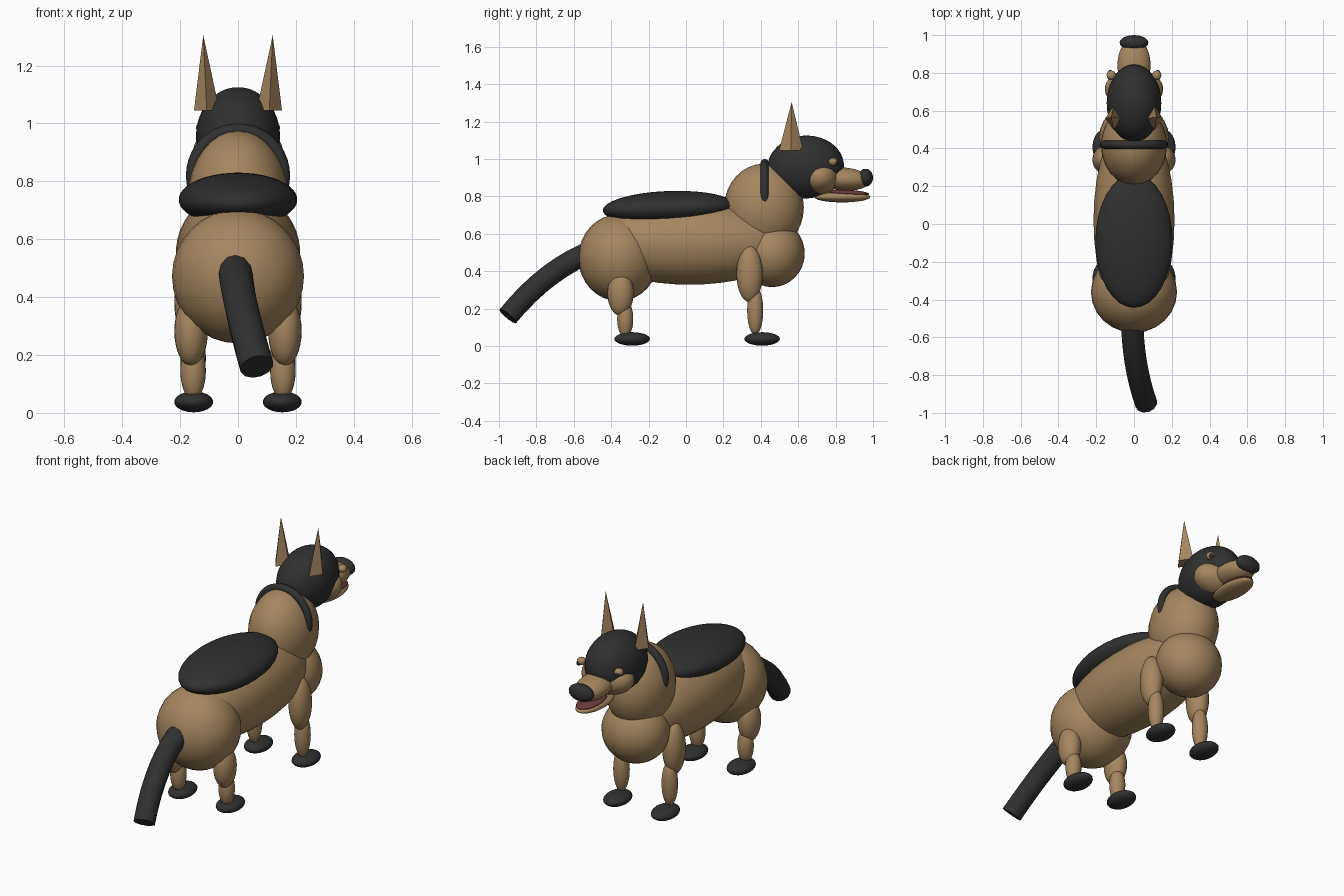
import bpy
import bmesh
from math import radians, pi
from mathutils import Matrix, Vector

cube = bpy.data.objects.get("Cube")
if cube:
    bpy.data.objects.remove(cube, do_unlink=True)


def material(name, rgb):
    m = bpy.data.materials.new(name)
    m.use_nodes = True
    m.diffuse_color = (*rgb, 1)
    m.node_tree.nodes["Principled BSDF"].inputs["Base Color"].default_value = (*rgb, 1)
    return m


TAN = material("tan fur", (0.37, 0.24, 0.115))
BLACK = material("black fur", (0.03, 0.03, 0.03))
RED = material("dark red mouth", (0.15, 0.045, 0.05))


def add(name, bm, mat, smooth=True):
    bmesh.ops.recalc_face_normals(bm, faces=bm.faces)
    me = bpy.data.meshes.new(name)
    for f in bm.faces:
        f.smooth = smooth
    bm.to_mesh(me)
    bm.free()
    me.materials.append(mat)
    ob = bpy.data.objects.new(name, me)
    bpy.context.collection.objects.link(ob)
    return ob


def ball(name, centre, radii, mat, tilt=0, segs=24):
    """Ellipsoid, optionally tilted about the x axis."""
    bm = bmesh.new()
    m = (Matrix.Translation(centre) @ Matrix.Rotation(radians(tilt), 4, 'X')
         @ Matrix.Diagonal((*radii, 1)))
    bmesh.ops.create_uvsphere(bm, u_segments=segs, v_segments=segs * 2 // 3,
                              radius=1, matrix=m)
    return add(name, bm, mat)


def pair(name, centre, radii, mat, tilt=0, segs=24):
    for side, s in (("left", 1), ("right", -1)):
        x, y, z = centre
        ball(f"{side}_{name}", (s * x, y, z), radii, mat, tilt, segs)


# Trunk
ball("body", (0, 0.02, 0.55), (0.215, 0.56, 0.222), TAN, 0, 32)
ball("haunch", (0, -0.36, 0.472), (0.228, 0.216, 0.232), TAN)
ball("chest", (0, 0.46, 0.495), (0.185, 0.175, 0.18), TAN)
ball("neck", (0, 0.417, 0.74), (0.175, 0.213, 0.235), TAN)
ball("saddle_patch", (0, -0.09, 0.737), (0.205, 0.355, 0.092), BLACK, 2, 32)

# Head
ball("skull", (0, 0.64, 0.957), (0.145, 0.205, 0.168), BLACK, 4, 32)
ball("cheeks", (0, 0.715, 0.905), (0.155, 0.105, 0.095), TAN)
ball("muzzle", (0, 0.84, 0.893), (0.088, 0.145, 0.062), TAN, -4)
ball("nose", (0, 0.96, 0.9), (0.076, 0.04, 0.048), BLACK)
ball("lower_jaw", (0, 0.835, 0.797), (0.07, 0.15, 0.029), TAN)
ball("tongue", (0, 0.865, 0.819), (0.06, 0.115, 0.016), RED, -3)
pair("eyelid", (0.12, 0.787, 0.985), (0.025, 0.025, 0.022), TAN, 0, 16)
pair("eye", (0.126, 0.8, 0.978), (0.014, 0.016, 0.014), BLACK, 0, 12)

# Legs: the same three parts front and back
for end, y, knee, top, shin, height in (("front", 0.34, 0.37, 0.385, 0.19, 0.15),
                                        ("hind", -0.35, -0.325, 0.282, 0.145, 0.12)):
    pair(f"{end}_upper_leg", (0.162, y, top), (0.058, 0.07, height), TAN)
    pair(f"{end}_lower_leg", (0.155, knee, shin), (0.044, 0.043, height - 0.02), TAN)
    pair(f"{end}_paw", (0.153, knee + 0.037, 0.038), (0.067, 0.095, 0.036), BLACK)

# Ears: slender pyramids
for side, s in (("left", 1), ("right", -1)):
    bm = bmesh.new()
    base = [bm.verts.new((s * x, y, 1.045)) for x, y in
            ((0.152, 0.56), (0.108, 0.627), (0.064, 0.56), (0.108, 0.497))]
    tip = bm.verts.new((s * 0.12, 0.565, 1.305))
    bm.faces.new(base)
    for i in range(4):
        bm.faces.new((base[i], base[(i + 1) % 4], tip))
    add(f"{side}_ear", bm, TAN, smooth=False)

# Collar: ring whose lower half sinks into the neck
bpy.ops.mesh.primitive_torus_add(major_radius=0.158, minor_radius=0.022,
                                 major_segments=40, minor_segments=12,
                                 location=(0, 0.42, 0.82), rotation=(pi / 2, 0, 0))
collar = bpy.context.object
collar.name = "collar"
collar.data.materials.append(BLACK)
bpy.ops.object.shade_smooth()

# Tail: tube swept along a drooping arc, with flat ends
p0, p1, p2 = Vector((-0.01, -0.48, 0.515)), Vector((-0.01, -0.74, 0.42)), Vector((0.065, -0.952, 0.16))
bm = bmesh.new()
rings = []
STEPS, SIDES = 8, 12
for i in range(STEPS + 1):
    t = i / STEPS
    at = p0.lerp(p1, t).lerp(p1.lerp(p2, t), t)
    along = (p1 - p0).lerp(p2 - p1, t)
    turn = along.to_track_quat('Z', 'X')
    rings.append([bm.verts.new(at + turn @ (Matrix.Rotation(2 * pi * k / SIDES, 3, 'Z')
                                            @ Vector((0.059, 0, 0))))
                  for k in range(SIDES)])
for a, b in zip(rings, rings[1:]):
    for k in range(SIDES):
        n = (k + 1) % SIDES
        bm.faces.new((a[k], a[n], b[n], b[k]))
bm.faces.new(rings[0])
bm.faces.new(rings[-1])
tail = add("tail", bm, BLACK)
bpy.ops.object.select_all(action='DESELECT')
tail.select_set(True)
bpy.context.view_layer.objects.active = tail
bpy.ops.object.shade_smooth_by_angle(angle=radians(40))
